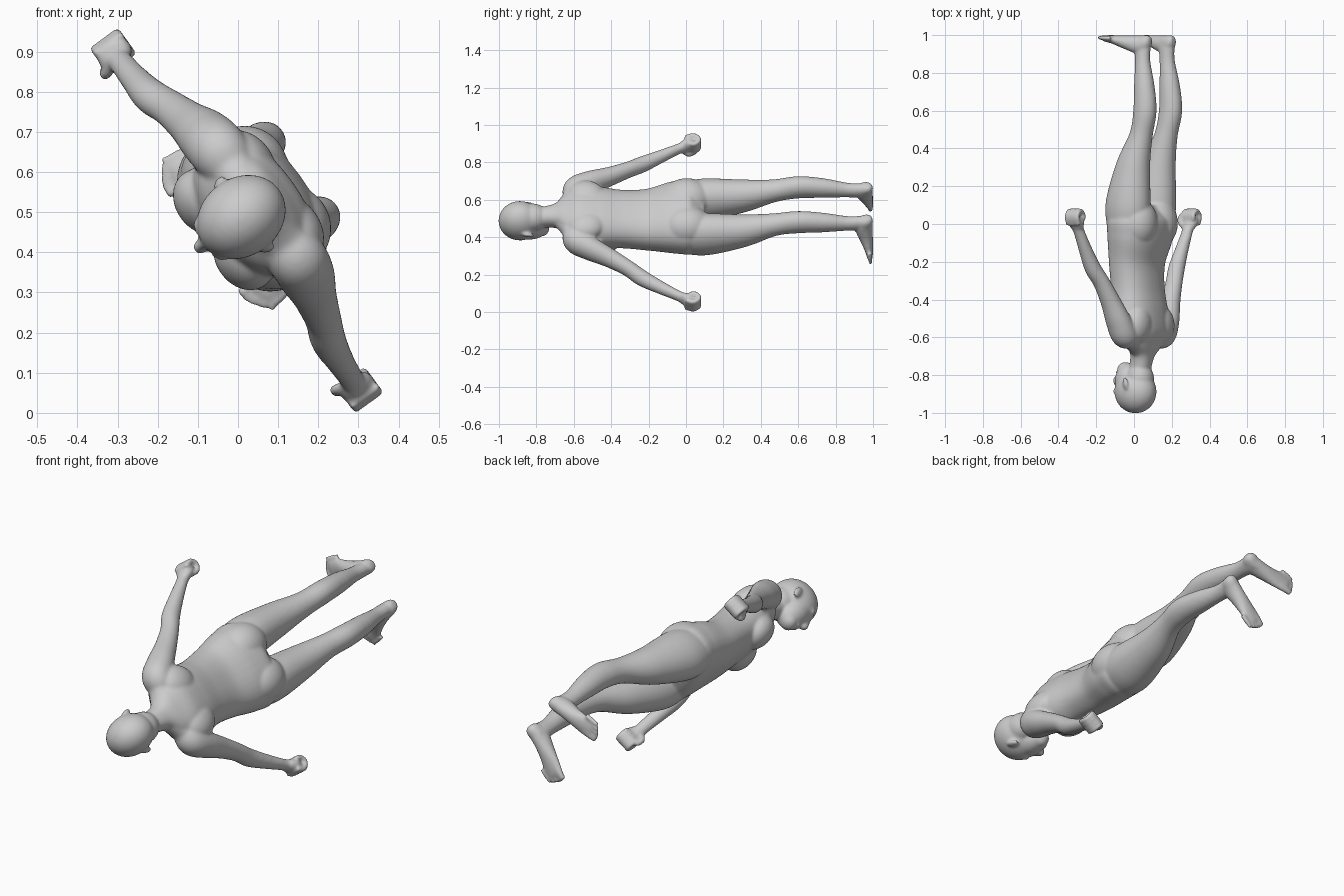
import bpy, bmesh, math
from mathutils import Vector, Matrix

# Body frame: X = sideways, Y = forward, Z = towards the head
BODY = Matrix(((-.59, -.81, 0, 0), (0, 0, -1, 0), (.81, -.59, 0, .482), (0, 0, 0, 1)))
bm = bmesh.new()


def catmull(p, t):
    i = min(int(t), len(p) - 2)
    u = t - i
    a, b, c, d = (p[max(0, min(len(p) - 1, i + k))] for k in (-1, 0, 1, 2))
    return [.5 * (2 * q + (r - o) * u + (2 * o - 5 * q + 4 * r - s) * u * u
                  + (3 * q - o - 3 * r + s) * u ** 3) for o, q, r, s in zip(a, b, c, d)]


def tube(rings, side=1, ref=(0, 1, 0), n=40, steps=8, power=1.0):
    """Smooth closed tube through rings of (x, y, z, half width, half depth)."""
    total = (len(rings) - 1) * steps
    pts = [catmull(rings, k / steps) for k in range(total + 1)]
    loops = []
    for k, p in enumerate(pts):
        t = Vector(pts[min(k + 1, total)][:3]) - Vector(pts[max(k - 1, 0)][:3])
        u = Vector(ref).cross(t).normalized()
        v = t.cross(u).normalized()
        loop = []
        for j in range(n):
            a = math.tau * j / n
            c, d = (math.copysign(abs(w) ** power, w) for w in (math.cos(a), math.sin(a)))
            q = Vector(p[:3]) + u * c * p[3] + v * d * p[4]
            q.x *= side
            loop.append(bm.verts.new(q))
        loops.append(loop)
    for a, b in zip(loops, loops[1:]):
        for j in range(n):
            bm.faces.new((a[j], a[(j + 1) % n], b[(j + 1) % n], b[j]))
    bm.faces.new(loops[0])
    bm.faces.new(loops[-1])


def blob(pos, size, rot=(0, 0, 0)):
    m = Matrix.Translation(pos)
    for angle, axis in zip(rot, 'XYZ'):
        m = m @ Matrix.Rotation(angle, 4, axis)
    bmesh.ops.create_uvsphere(bm, u_segments=40, v_segments=24, radius=1,
                              matrix=m @ Matrix.Diagonal((*size, 1)))


# Torso and neck
tube([(0, -.06, -.11, .08, .07), (0, -.048, -.04, .205, .137), (0, -.04, .06, .208, .14),
      (0, -.02, .2, .178, .12), (0, -.025, .34, .166, .116), (0, -.037, .47, .178, .122),
      (0, -.055, .575, .175, .11), (0, -.06, .64, .13, .078), (0, -.055, .69, .07, .06),
      (0, -.04, .76, .054, .056), (0, -.02, .84, .05, .05)], power=.87)

# Head: skull, nape, face, jaw, nose, lips
blob((0, -.01, .888), (.098, .117, .114))
blob((0, -.04, .82), (.075, .073, .085))
blob((0, .035, .835), (.075, .072, .1))
blob((0, .055, .767), (.045, .043, .036))
tube([(0, .098, .885, .01, .012), (0, .108, .855, .013, .014), (0, .118, .825, .018, .016),
      (0, .105, .812, .016, .01)])
blob((0, .097, .785), (.026, .013, .012))

for s in (1, -1):
    # Ears, brows, chest, shoulder blades, buttocks
    blob((s * .098, -.015, .845), (.012, .022, .034), (.2, 0, s * .5))
    blob((s * .035, .085, .885), (.03, .02, .012))
    blob((s * .085, .043, .455), (.088, .07, .1), (.15, 0, 0))
    blob((s * .1, -.105, .53), (.085, .06, .1), (0, s * .3, 0))
    blob((s * .09, -.085, -.005), (.11, .11, .135))
    # Shoulder slope from neck to arm
    tube([(.03, -.06, .67, .045, .045), (.1, -.062, .622, .045, .055), (.18, -.06, .595, .05, .06)], s)
    # Legs
    tube([(.11, -.035, .03, .09, .11), (.115, -.045, -.1, .104, .126), (.115, -.077, -.3, .085, .095),
          (.112, -.128, -.47, .06, .062), (.115, -.155, -.6, .056, .064), (.114, -.15, -.73, .05, .056),
          (.11, -.137, -.86, .037, .042), (.107, -.135, -.94, .034, .045), (.107, -.137, -.985, .028, .04)], s)
    # Feet
    tube([(.104, -.185, -.967, .018, .02), (.106, -.165, -.965, .034, .037), (.115, -.12, -.95, .038, .049),
          (.135, -.05, -.962, .041, .038), (.16, .02, -.977, .049, .023), (.175, .065, -.983, .046, .017)],
         s, ref=(0, 0, 1))
    # Toes
    for i in range(5):
        x, y = .148 + i * .018, .075 - i * i * .0025
        r = .016 if i == 0 else .012
        tube([(x - .008, y - .04, -.983, r, r), (x, y, -.985, r, r),
              (x + .007, y + .032, -.986, r * .75, r * .75)], s, ref=(0, 0, 1), n=12)
    # Arms
    tube([(.1, -.062, .6, .05, .06), (.165, -.062, .588, .07, .073), (.215, -.056, .515, .062, .07),
          (.268, -.042, .41, .05, .055), (.325, -.025, .31, .042, .046), (.375, -.005, .235, .043, .044),
          (.43, .002, .14, .035, .036), (.48, .005, .05, .027, .031), (.5, .008, .01, .027, .033)], s)
    # Fists: palm, curled fingers, thumb
    blob((s * .512, .006, -.01), (.031, .046, .053), (0, -s * .45, 0))
    for i in range(4):
        y = -.028 + i * .022
        tube([(.535, y, .005, .014, .013), (.55, y, -.04, .014, .013), (.525, y, -.07, .014, .013),
              (.495, y, -.053, .013, .013), (.493, y, -.02, .012, .012)], s, n=12)
    tube([(.49, .035, .015, .014, .014), (.485, .055, -.015, .014, .014), (.495, .052, -.05, .012, .012)], s, n=12)

bmesh.ops.recalc_face_normals(bm, faces=bm.faces)
mesh = bpy.data.meshes.new("human_figure")
bm.to_mesh(mesh)
bm.free()
body = bpy.data.objects.new("human_figure", mesh)
bpy.context.collection.objects.link(body)
body.matrix_world = BODY

# Fuse the parts into one skin and soften the joins
skin = body.modifiers.new("skin", 'REMESH')
skin.mode = 'VOXEL'
skin.voxel_size = .0065
skin.use_smooth_shade = True
soft = body.modifiers.new("soften", 'SMOOTH')
soft.factor = .5
soft.iterations = 12
